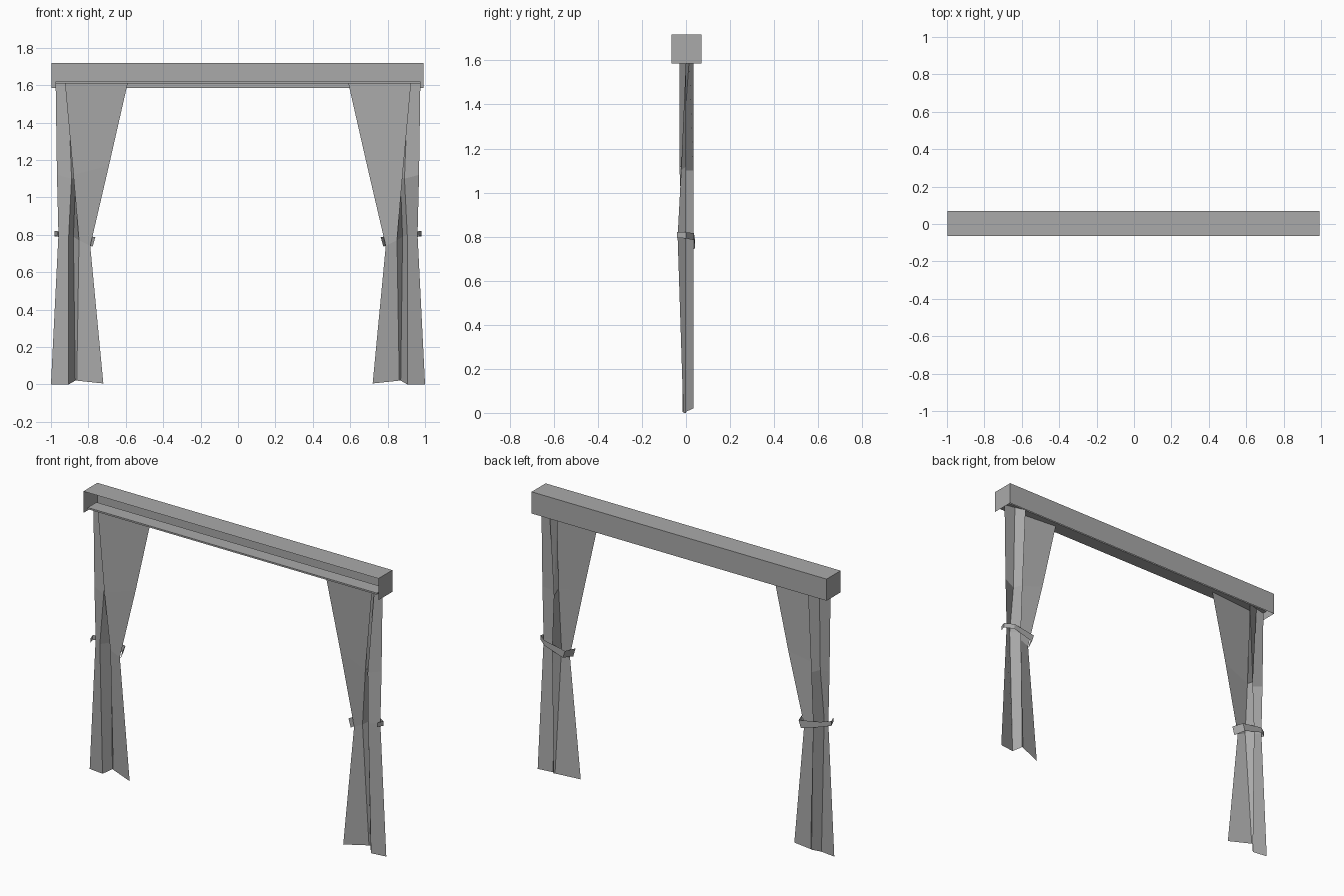
import bpy
import bmesh
from mathutils import Vector

cube = bpy.data.objects.get("Cube")
if cube:
    bpy.data.objects.remove(cube, do_unlink=True)

GREY = (0.4, 0.4, 0.4, 1.0)
grey = bpy.data.materials.new("plain grey")
grey.use_nodes = True
grey.diffuse_color = GREY
grey.node_tree.nodes["Principled BSDF"].inputs["Base Color"].default_value = GREY


def add_object(name, bm, mirrored=False):
    mesh = bpy.data.meshes.new(name)
    bm.to_mesh(mesh)
    bm.free()
    mesh.materials.append(grey)
    obj = bpy.data.objects.new(name, mesh)
    bpy.context.collection.objects.link(obj)
    if mirrored:
        obj.modifiers.new("mirror", 'MIRROR').use_clip = False
    return obj


def box(low, high):
    bm = bmesh.new()
    bmesh.ops.create_cube(bm, size=1)
    low, high = Vector(low), Vector(high)
    for vert in bm.verts:
        vert.co = (low + high) / 2 + vert.co * (high - low)
    bm.normal_update()
    return bm


def loft(rows):
    """Join rows of points into one sheet."""
    bm = bmesh.new()
    grid = [[bm.verts.new(point) for point in row] for row in rows]
    for upper, lower in zip(grid, grid[1:]):
        for i in range(len(upper) - 1):
            bm.faces.new((upper[i], lower[i], lower[i + 1], upper[i + 1]))
    return bm


# Pelmet: thin box, open at the front and underneath
pelmet = box((-.997, -.065, 1.585), (.992, .07, 1.717))
open_sides = [f for f in pelmet.faces if f.normal.y < -.5 or f.normal.z < -.5]
bmesh.ops.delete(pelmet, geom=open_sides, context='FACES')
add_object("pelmet", pelmet)

# Rail: thin board inside the pelmet
add_object("curtain_rail", box((-.975, -.055, 1.61), (.975, .03, 1.62)))

# Curtain: pleated sheet, each row runs from the outer to the inner edge
curtain_rows = [
    [(.975, 0, 1.61), (.91, .015, 1.61), (.845, .033, 1.61), (.925, -.03, 1.61), (.59, 0, 1.61)],
    [(.968, 0, 1.12), (.89, -.022, 1.1), (.868, .033, 1.1), (.88, -.03, 1.12), (.69, 0, 1.17)],
    [(.96, 0, .8), (.905, -.038, .8), (.88, .033, .79), (.85, -.015, .77), (.79, -.01, .74)],
    [(1, 0, 0), (.905, -.012, 0), (.87, .033, .02), (.862, .03, .02), (.72, -.015, .005)],
]
add_object("curtains", loft(curtain_rows), mirrored=True)

# Tieback: ribbon around the back of the curtain, wider at the inner end
tie_path = [(.965, -.04, .808, .026), (.98, 0, .806, .028), (.93, .036, .8, .032),
            (.795, .04, .768, .045), (.77, -.025, .762, .052)]
ribbon = [[(x + side * .012, y, z + side * height / 2) for x, y, z, height in tie_path]
          for side in (-.5, .5)]
for row, side in zip(ribbon, (-.5, .5)):
    for i, (x, y, z, height) in enumerate(tie_path):
        row[i] = (x - side * .015 * (i > 2), y, z + side * height)
tie = loft(ribbon)
add_object("tiebacks", tie, mirrored=True)
